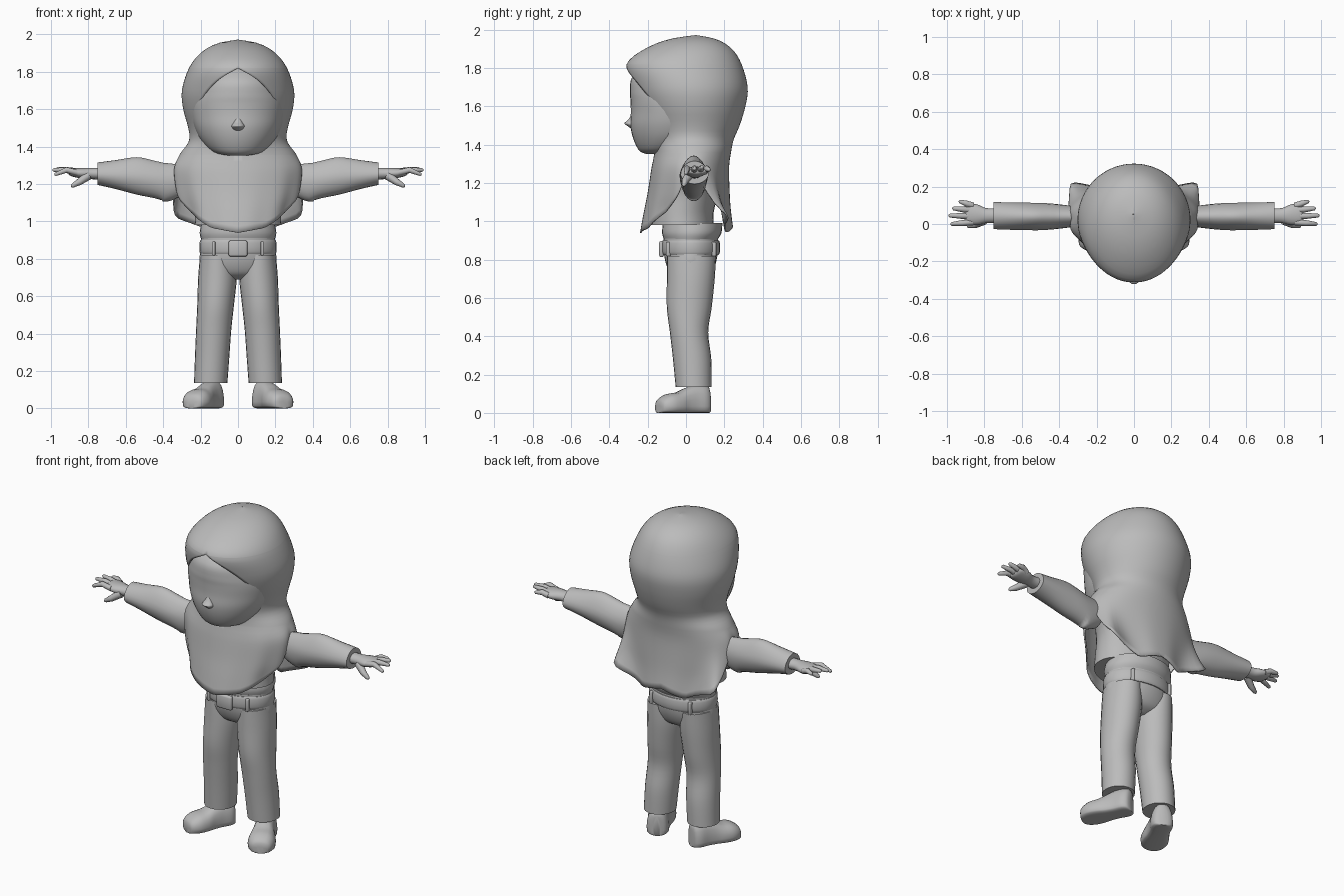
import bpy, bmesh, math
from mathutils import Vector

cube = bpy.data.objects.get("Cube")
if cube:
    bpy.data.objects.remove(cube, do_unlink=True)

GREY = (0.5, 0.5, 0.5, 1)
mat = bpy.data.materials.new("plain grey")
mat.use_nodes = True
mat.diffuse_color = GREY
mat.node_tree.nodes["Principled BSDF"].inputs["Base Color"].default_value = GREY


def finish(name, bm, angle=50):
    bmesh.ops.recalc_face_normals(bm, faces=bm.faces)
    mesh = bpy.data.meshes.new(name)
    bm.to_mesh(mesh)
    bm.free()
    mesh.materials.append(mat)
    ob = bpy.data.objects.new(name, mesh)
    bpy.context.collection.objects.link(ob)
    bpy.ops.object.select_all(action="DESELECT")
    ob.select_set(True)
    bpy.context.view_layer.objects.active = ob
    bpy.ops.object.shade_smooth_by_angle(angle=math.radians(angle))
    return ob


def mirror(ob):
    mod = ob.modifiers.new("mirror", "MIRROR")
    mod.merge_threshold = 0.002
    return ob


def spline(rows, steps):
    """Catmull-Rom interpolation through the given stations."""
    out = []
    for i in range(len(rows) - 1):
        four = [rows[max(0, min(len(rows) - 1, i + k))] for k in (-1, 0, 1, 2)]
        for s in range(steps):
            t = s / steps
            out.append([b + t * ((c - a) + t * ((2*a - 5*b + 4*c - d) + t * (3*b - a - 3*c + d))) / 2
                        for a, b, c, d in zip(*four)])
    return out + [list(rows[-1])]


def lookup(table, x):
    """Linear interpolation in a table of rows sorted by their first value."""
    for p, q in zip(table, table[1:]):
        if x <= q[0]:
            t = max(0, (x - p[0]) / (q[0] - p[0]))
            return [a + t * (b - a) for a, b in zip(p[1:], q[1:])]
    return list(table[-1][1:])


def loft(name, rows, axis="z", n=24, steps=4, caps=True):
    """Elliptical rings (along, centre u, centre v, radius u, radius v)."""
    bm = bmesh.new()
    rings = []
    for t, u, v, ru, rv in spline(rows, steps):
        ring = []
        for k in range(n):
            a = math.tau * k / n
            p, q = u + ru * math.cos(a), v + rv * math.sin(a)
            ring.append(bm.verts.new((p, q, t) if axis == "z" else (t, p, q)))
        rings.append(ring)
    for r, s in zip(rings, rings[1:]):
        for k in range(n):
            bm.faces.new((r[k], r[(k + 1) % n], s[(k + 1) % n], s[k]))
    if caps:
        bm.faces.new(rings[0])
        bm.faces.new(rings[-1])
    return finish(name, bm)


def limb(name, points, radii):
    """Round tapered tube with a rounded tip, used for the fingers."""
    bm = bmesh.new()
    pts = [Vector(p) for p in points]
    d = (pts[-1] - pts[0]).normalized()
    side = d.cross(Vector((0, 0, 1))).normalized()
    up = side.cross(d)
    pts.append(pts[-1] + d * radii[-1] * 0.7)
    rings = []
    for p, r in zip(pts, list(radii) + [radii[-1] * 0.4]):
        rings.append([bm.verts.new(p + r * (math.cos(a) * side + math.sin(a) * up))
                      for a in (math.tau * k / 10 for k in range(10))])
    for r, s in zip(rings, rings[1:]):
        for k in range(10):
            bm.faces.new((r[k], r[k - 1], s[k - 1], s[k]))
    bm.faces.new(rings[0])
    bm.faces.new(rings[-1])
    return finish(name, bm, 70)


def box(name, centre, size, bevel):
    bm = bmesh.new()
    bmesh.ops.create_cube(bm, size=1)
    for v in bm.verts:
        v.co = [c + s * x for c, s, x in zip(centre, size, v.co)]
    bmesh.ops.bevel(bm, geom=bm.edges[:], offset=bevel, segments=2, affect="EDGES", profile=0.5)
    return finish(name, bm)


# Head scarf: half sheet from the face opening to the back, then mirrored
# rows: height, half width, front y, back y
scarf_rows = [(.94, .28, -.24, .25), (1.05, .3, -.22, .235), (1.15, .33, -.2, .228),
              (1.28, .345, -.18, .225), (1.36, .31, -.165, .235), (1.43, .262, -.175, .25),
              (1.5, .266, -.2, .28), (1.6, .293, -.245, .31), (1.7, .3, -.285, .322),
              (1.82, .262, -.31, .29), (1.9, .2, -.215, .24), (1.95, .115, -.09, .16),
              (1.972, .001, .05, .052)]
scarf = spline(scarf_rows, 6)
opening = [(1.355, 0), (1.37, .09), (1.41, .16), (1.47, .21), (1.55, .225),
           (1.62, .21), (1.69, .17), (1.76, .1), (1.82, 0)]
opening = spline(opening, 4)
hem = [(0, .94), (30, .965), (60, 1.05), (75, 1.13), (88, 1.28), (100, 1.25),
       (115, 1.07), (125, 1.02), (150, .94), (180, .98)]
TOP, BROW, CHIN, COLS = 1.972, 1.82, 1.355, 40
rows = [BROW + (TOP - BROW) * math.cos(i * math.pi / 20) for i in range(10)]
rows += [CHIN + (BROW - CHIN) * (1 + math.cos(i * math.pi / 24)) / 2 for i in range(25)]
bm = bmesh.new()
grid = []
for i in range(len(rows) + 12):
    drop = max(0, (i - len(rows) + 1) / 12)
    line = []
    for k in range(COLS + 1):
        deg = 180 * k / COLS
        z = rows[min(i, len(rows) - 1)]
        z += drop * (lookup(hem, deg)[0] - z)
        rx, front, back = lookup(scarf, z)
        gap = lookup(opening, z)[0] if CHIN < z < BROW else 0
        start = math.asin(min(.95, gap / rx))
        a = start + (math.pi - start) * k / COLS
        fold = 1 + .025 * drop * math.sin(a * 11) * math.sin(a)
        x = rx * math.sin(a) * fold
        y = (front + back) / 2 - (back - front) / 2 * math.cos(a) * fold
        wing = drop ** 2 * math.exp(-((deg - 122) / 13) ** 2)
        line.append(bm.verts.new((0 if k == COLS else x + .09 * wing, y + .09 * wing, z)))
    grid.append(line)
for r, s in zip(grid, grid[1:]):
    for k in range(COLS):
        bm.faces.new((r[k], r[k + 1], s[k + 1], s[k]))
bmesh.ops.remove_doubles(bm, verts=bm.verts, dist=.0005)
head_scarf = mirror(finish("head_scarf", bm))
shell = head_scarf.modifiers.new("cloth thickness", "SOLIDIFY")
shell.thickness = .008
shell.offset = -1

# Face and nose
loft("head", [(1.352, 0, -.16, .05, .05), (1.37, 0, -.12, .13, .125), (1.43, 0, -.07, .195, .205),
              (1.5, 0, -.05, .232, .24), (1.57, 0, -.04, .25, .248), (1.63, 0, -.04, .255, .25),
              (1.68, 0, -.03, .25, .263), (1.75, 0, -.02, .23, .262), (1.82, 0, 0, .18, .21)], n=40)
nose = loft("nose", [(1.475, 0, -.268, .008, .006), (1.498, 0, -.282, .03, .024),
                     (1.512, 0, -.288, .034, .034), (1.53, 0, -.28, .024, .022),
                     (1.57, 0, -.268, .01, .01)], n=16)

# Shirt under the scarf
loft("shirt", [(.98, 0, -.022, .232, .165), (1.05, 0, -.02, .228, .165), (1.15, 0, 0, .235, .165),
               (1.27, 0, .02, .28, .14), (1.36, 0, .03, .22, .12), (1.42, 0, .02, .12, .1)], n=32)

# Sleeves: drooping at the shoulder, peaked above the elbow
sleeve = loft("sleeve", [(.29, .04, 1.22, .05, .085), (.36, .04, 1.205, .06, .1),
                         (.45, .04, 1.225, .07, .1), (.54, .04, 1.243, .074, .1),
                         (.65, .042, 1.25, .075, .078), (.75, .045, 1.255, .075, .06)],
              axis="x", n=24)
for v in sleeve.data.vertices:
    # slant the shoulder end and pinch the upper ridge
    high = max(0, v.co.z - 1.24)
    v.co.y = .04 + (v.co.y - .04) * (1 - 2.5 * high)
    if v.co.x < .4:
        v.co.x += (1.2 - v.co.z) * .25
mirror(sleeve)

# Hands
mirror(loft("palm", [(.73, .045, 1.255, .04, .032), (.79, .045, 1.256, .04, .03),
                     (.84, .05, 1.258, .055, .028), (.89, .055, 1.262, .056, .021),
                     (.905, .055, 1.263, .045, .012)], axis="x", n=16))
fingers = [("index_finger", .01, .0, .975, 1.252), ("middle_finger", .042, .045, .985, 1.275),
           ("ring_finger", .073, .083, .965, 1.282), ("little_finger", .098, .12, .93, 1.27)]
for name, y0, y1, tip, z in fingers:
    mirror(limb(name, [(.86, y0, 1.26), ((.86 + tip) / 2, (y0 + y1) / 2, 1.275), (tip, y1, z)],
                (.017, .016, .01)))
mirror(limb("thumb", [(.8, .02, 1.245), (.85, -.005, 1.21), (.885, -.012, 1.19)], (.024, .018, .011)))

# Trousers: hips and two legs
loft("waistband", [(.99, 0, .035, .195, .155), (.94, 0, .03, .205, .155), (.905, 0, .025, .197, .14)],
     n=32)
loft("hips", [(.91, 0, .025, .197, .143), (.85, 0, .025, .2, .142), (.78, 0, .025, .206, .13),
              (.72, 0, .025, .18, .1), (.69, 0, .025, .08, .05)], n=32)
mirror(loft("trouser_leg", [(.82, .11, .028, .093, .128), (.7, .11, .025, .103, .125),
                            (.55, .12, .017, .098, .117), (.42, .13, .016, .094, .1),
                            (.28, .138, .032, .092, .1), (.135, .146, .04, .089, .094)]))

# Belt with buckle and loops
loft("belt", [(.9, 0, .025, .2, .147), (.885, 0, .025, .206, .152),
              (.84, 0, .025, .206, .152), (.825, 0, .025, .2, .145)], n=32, steps=2)
box("buckle", (0, -.128, .855), (.1, .025, .085), .01)
for name, y in (("front_belt_loop", -.093), ("back_belt_loop", .146)):
    mirror(box(name, (.13, y, .855), (.018, .024, .075), .005))

# Shoes, built facing forward and turned outward
bm = bmesh.new()
# rows: y, half width, top height
shoe_rows = spline([(-.185, .02, .04), (-.175, .055, .072), (-.13, .076, .098), (-.075, .074, .108),
                    (-.03, .064, .128), (.02, .06, .145), (.07, .062, .148), (.1, .048, .14),
                    (.11, .02, .12)], 3)
rings = []
for y, w, h in shoe_rows:
    ring = []
    for k in range(20):
        a = math.tau * k / 20
        c, s = math.cos(a), math.sin(a)
        x = w * math.copysign(abs(c) ** .7, c)
        z = .035 + (h - .035) * s if s > 0 else .035 * (1 - abs(s) ** .4)
        turn = math.radians(27)
        ring.append(bm.verts.new((.165 + x * math.cos(turn) - y * math.sin(turn),
                                  .02 + x * math.sin(turn) + y * math.cos(turn), z)))
    rings.append(ring)
for r, s in zip(rings, rings[1:]):
    for k in range(20):
        bm.faces.new((r[k], r[k - 1], s[k - 1], s[k]))
bm.faces.new(rings[0])
bm.faces.new(rings[-1])
mirror(finish("shoe", bm))
